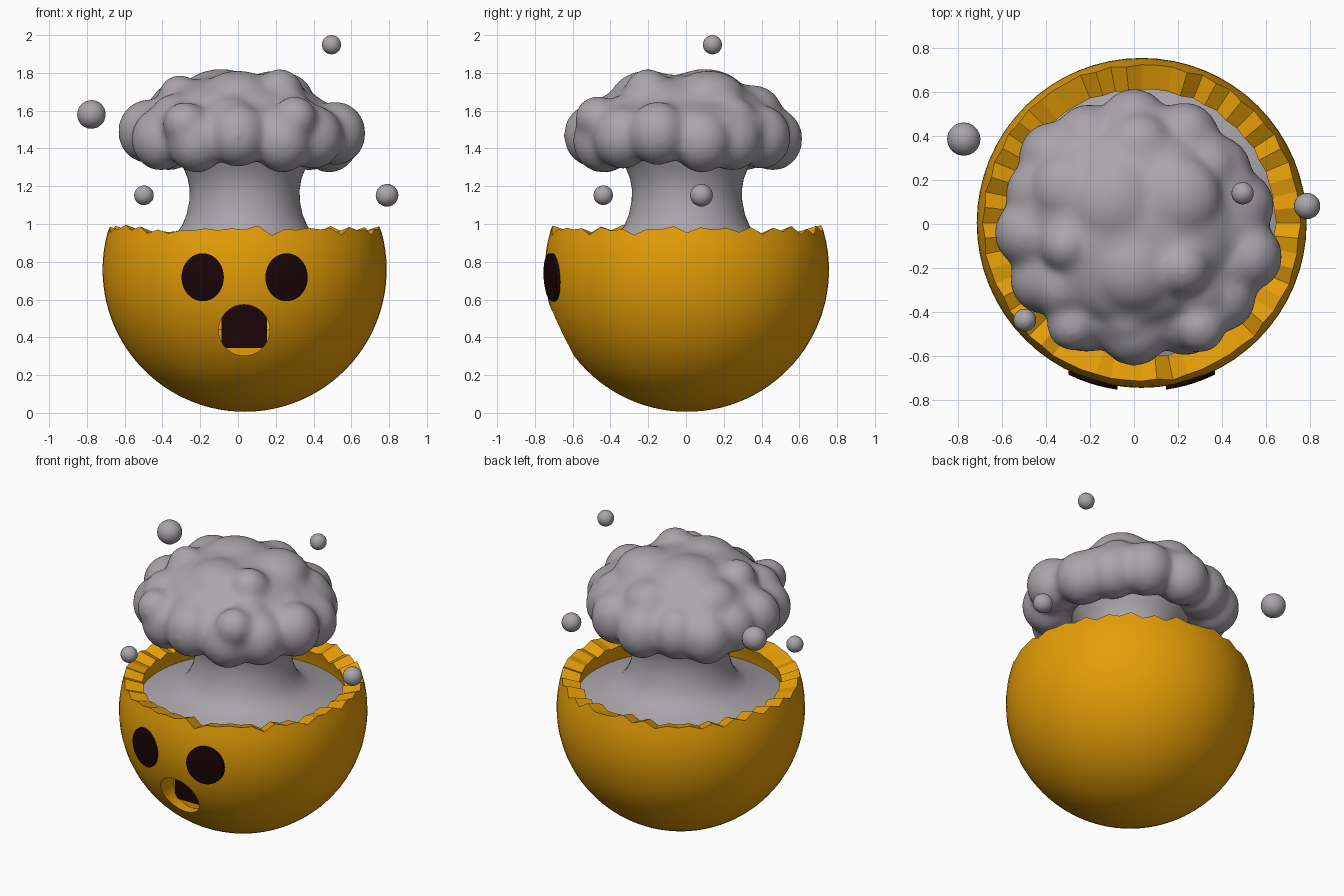
import bpy, bmesh, math, random
from mathutils import Matrix, Vector

random.seed(11)
cube = bpy.data.objects.get("Cube")
if cube:
    bpy.data.objects.remove(cube, do_unlink=True)


def material(name, rgb):
    m = bpy.data.materials.new(name)
    m.use_nodes = True
    m.diffuse_color = (*rgb, 1)
    m.node_tree.nodes["Principled BSDF"].inputs["Base Color"].default_value = (*rgb, 1)
    return m


YELLOW = material("golden yellow", (0.78, 0.34, 0.002))
GREY = material("smoke grey", (0.40, 0.375, 0.40))
DARK = material("dark maroon", (0.011, 0.0015, 0.002))


def make(name, bm, mat):
    bmesh.ops.recalc_face_normals(bm, faces=bm.faces)
    mesh = bpy.data.meshes.new(name)
    bm.to_mesh(mesh)
    bm.free()
    mesh.materials.append(mat)
    ob = bpy.data.objects.new(name, mesh)
    bpy.context.collection.objects.link(ob)
    return ob


def select(ob):
    bpy.ops.object.select_all(action='DESELECT')
    ob.select_set(True)
    bpy.context.view_layer.objects.active = ob


def smooth(ob, angle=30):
    select(ob)
    bpy.ops.object.shade_smooth_by_angle(angle=math.radians(angle))


def apply_all(ob):
    select(ob)
    for name in [m.name for m in ob.modifiers]:
        bpy.ops.object.modifier_apply(modifier=name)


def add_ball(bm, centre, radii, detail=3):
    mat = Matrix.Translation(centre) @ Matrix.Diagonal((*radii, 1))
    bmesh.ops.create_icosphere(bm, subdivisions=detail, radius=1, matrix=mat)


def bridge(bm, a, b):
    for i in range(len(a)):
        j = (i + 1) % len(a)
        bm.faces.new((a[i], a[j], b[j], b[i]))


CENTRE = Vector((0.035, 0.005, 0.758))
R_OUT, R_IN = 0.752, 0.635
SEG, RINGS = 64, 30

# Broken bowl: thick spherical shell with an uneven zigzag rim
bm = bmesh.new()
rim = [math.asin((0.21 + (i % 2 - 0.5) * 0.024 + random.uniform(-0.016, 0.016)) / R_OUT) for i in range(SEG)]


def shell(radius):
    pole = bm.verts.new(CENTRE - Vector((0, 0, radius)))
    rings = []
    for k in range(1, RINGS + 1):
        ring = []
        for i in range(SEG):
            a = math.tau * i / SEG
            # only the last ring follows the ragged edge
            top = rim[i] if k == RINGS else 0.26
            e = -math.pi / 2 + (top + math.pi / 2) * k / RINGS
            d = Vector((math.cos(e) * math.cos(a), math.cos(e) * math.sin(a), math.sin(e)))
            ring.append(bm.verts.new(CENTRE + d * radius))
        rings.append(ring)
    for i in range(SEG):
        bm.faces.new((pole, rings[0][i], rings[0][(i + 1) % SEG]))
    for a, b in zip(rings, rings[1:]):
        bridge(bm, a, b)
    return rings[-1]


bridge(bm, shell(R_OUT), shell(R_IN))
bowl = make("bowl", bm, YELLOW)

# Round mouth pocket cut into the front
MOUTH_X, MOUTH_Z, MOUTH_R = 0.033, 0.438, 0.135
bm = bmesh.new()
bmesh.ops.create_cone(bm, cap_ends=True, segments=48, radius1=MOUTH_R, radius2=MOUTH_R, depth=0.38,
                      matrix=Matrix.Translation((MOUTH_X, -0.72, MOUTH_Z)) @ Matrix.Rotation(math.pi / 2, 4, 'X'))
cutter = make("mouth_cutter", bm, YELLOW)
cutter.hide_render = True
cut = bowl.modifiers.new("mouth", 'BOOLEAN')
cut.operation, cut.object, cut.solver = 'DIFFERENCE', cutter, 'EXACT'
apply_all(bowl)
bpy.data.objects.remove(cutter, do_unlink=True)
smooth(bowl, 14)

# Dark back of the mouth, a disc trimmed at the sides and bottom
bm = bmesh.new()
loops = []
for y in (-0.541, -0.533):
    loop = []
    for i in range(48):
        a = math.tau * (i + 0.5) / 48
        x = max(-0.12, min(0.12, MOUTH_R * math.cos(a)))
        z = max(-0.095, MOUTH_R * math.sin(a))
        loop.append(bm.verts.new((MOUTH_X + x, y, MOUTH_Z + z)))
    bm.faces.new(loop)
    loops.append(loop)
bridge(bm, *loops)
bmesh.ops.remove_doubles(bm, verts=bm.verts, dist=0.0005)
make("mouth_back", bm, DARK)

# Oval eyes curved to follow the bowl
for name, side in (("right_eye", -1), ("left_eye", 1)):
    bm = bmesh.new()
    edges = []
    for radius in (0.744, 0.768):
        def point(u, a):
            x = side * 0.222 + 0.112 * u * math.cos(a)
            z = -0.04 + 0.127 * u * math.sin(a)
            return bm.verts.new(CENTRE + Vector((x, -math.sqrt(radius ** 2 - x * x - z * z), z)))
        rings = [[point(u, math.tau * i / 40) for i in range(40)] for u in (0.3, 0.65, 1)]
        bm.faces.new(rings[0])
        bridge(bm, rings[0], rings[1])
        bridge(bm, rings[1], rings[2])
        edges.append(rings[2])
    bridge(bm, *edges)
    smooth(make(name, bm, DARK))

# Smoke column flaring into the bowl
bm = bmesh.new()
profile = [(0.63, 0.84), (0.56, 0.862), (0.48, 0.887), (0.41, 0.916), (0.365, 0.945), (0.332, 0.99),
           (0.307, 1.05), (0.293, 1.12), (0.291, 1.18), (0.301, 1.24), (0.325, 1.3), (0.37, 1.38)]
rings = [[bm.verts.new((CENTRE.x + r * math.cos(math.tau * i / 64),
                        CENTRE.y + r * math.sin(math.tau * i / 64), z)) for i in range(64)]
         for r, z in profile]
for a, b in zip(rings, rings[1:]):
    bridge(bm, a, b)
smooth(make("smoke_column", bm, GREY), 60)

# Billowing smoke cap: a broad mass with overlapping puffs fused together
bm = bmesh.new()
add_ball(bm, (0.02, -0.01, 1.51), (0.58, 0.56, 0.2), 4)
add_ball(bm, (0.0, -0.01, 1.61), (0.45, 0.45, 0.18), 4)
# rim puffs: direction, reach and height
for deg, reach, z in ((10, 0.65, 1.44), (33, 0.61, 1.45), (60, 0.62, 1.46), (90, 0.62, 1.45), (118, 0.6, 1.47),
                      (140, 0.64, 1.45), (162, 0.61, 1.48), (185, 0.64, 1.49), (212, 0.64, 1.45),
                      (243, 0.64, 1.44), (270, 0.65, 1.47), (298, 0.66, 1.44), (320, 0.68, 1.46), (344, 0.7, 1.48)):
    a = math.radians(deg)
    r = 0.16
    add_ball(bm, ((reach - r) * math.cos(a), (reach - r) * math.sin(a), z), (r, r, 0.172))
# shoulder puffs between rim and crown
for deg in range(0, 360, 45):
    a = math.radians(deg + random.uniform(-10, 10))
    d, r = random.uniform(0.38, 0.43), random.uniform(0.13, 0.16)
    add_ball(bm, (d * math.cos(a), d * math.sin(a), 1.54), (r, r, r))
# broad low crown puffs
for x, y, z, r in ((-0.09, 0.1, 1.675, 0.22), (0.2, 0.12, 1.67, 0.2), (-0.3, 0.16, 1.62, 0.17), (0.0, -0.2, 1.67, 0.2),
                   (0.22, -0.2, 1.69, 0.13), (-0.31, -0.1, 1.66, 0.12), (0.02, 0.35, 1.6, 0.16)):
    add_ball(bm, (x, y, z), (r, r, 0.115 + r * 0.15))
for x, y, z in ((-0.28, -0.46, 1.53), (0.3, -0.47, 1.56)):
    add_ball(bm, (x, y, z), (0.12, 0.12, 0.12))
cap = make("smoke_cap", bm, GREY)
fuse = cap.modifiers.new("fuse", 'REMESH')
fuse.mode, fuse.voxel_size = 'VOXEL', 0.018
soften = cap.modifiers.new("soften", 'SMOOTH')
soften.factor, soften.iterations = 0.5, 24
apply_all(cap)
smooth(cap, 180)

# Floating debris balls
for n, (x, y, z, r) in enumerate(((-0.776, 0.387, 1.58, 0.076), (-0.498, -0.438, 1.152, 0.052),
                                  (0.495, 0.14, 1.949, 0.051), (0.789, 0.082, 1.152, 0.06))):
    bm = bmesh.new()
    add_ball(bm, (x, y, z), (r, r, r))
    smooth(make(f"smoke_ball_{n + 1}", bm, GREY))
